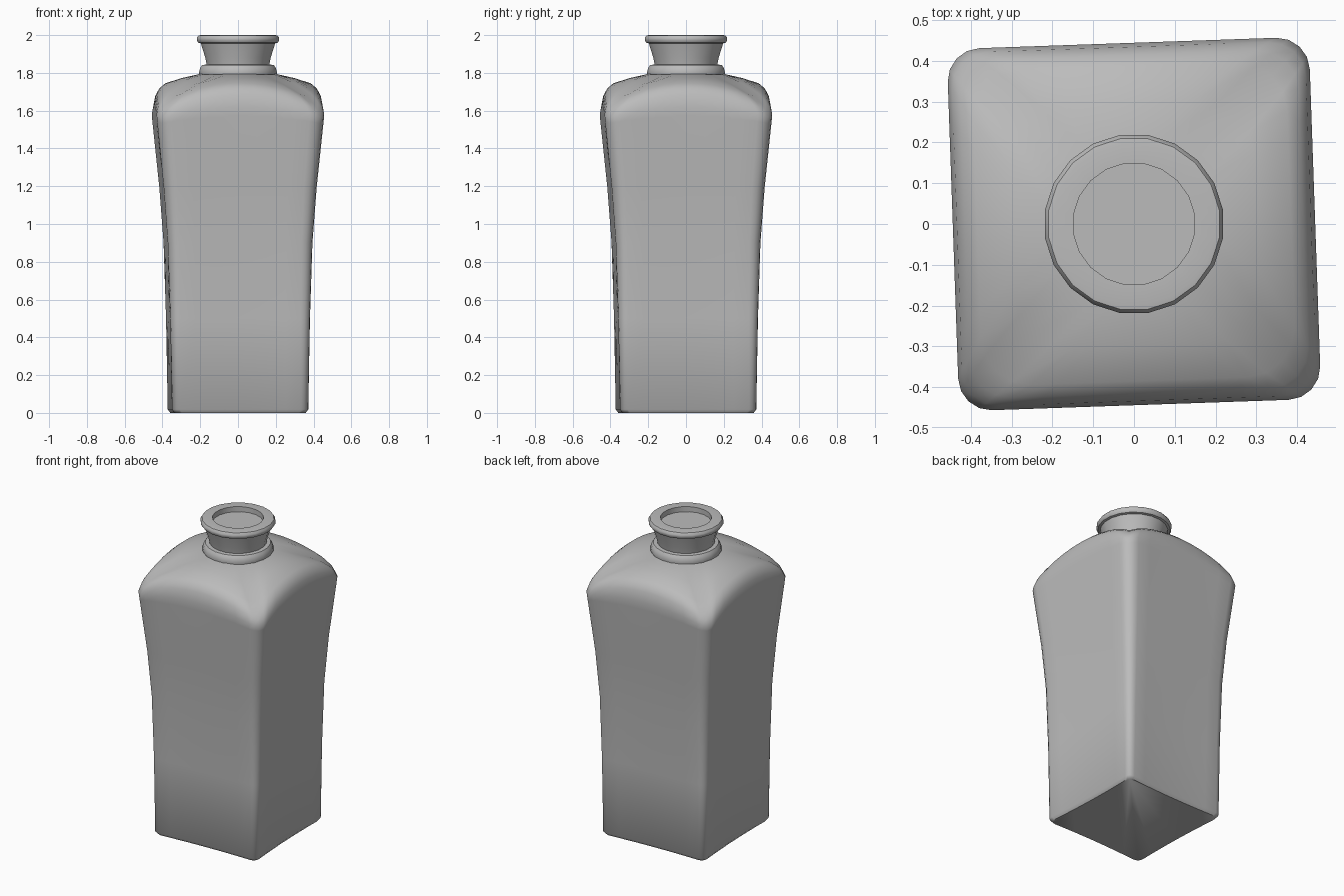
import bpy, bmesh, math
from mathutils import Vector

cube = bpy.data.objects.get("Cube")
if cube:
    bpy.data.objects.remove(cube, do_unlink=True)

grey = bpy.data.materials.new("grey_ceramic")
grey.use_nodes = True
colour = (0.5, 0.5, 0.5, 1.0)
grey.diffuse_color = colour
grey.node_tree.nodes["Principled BSDF"].inputs["Base Color"].default_value = colour


def loft(name, rings, angle):
    """Skin a stack of equal point rings and close both ends."""
    bm = bmesh.new()
    loops = [[bm.verts.new(p) for p in ring] for ring in rings]
    n = len(loops[0])
    for low, high in zip(loops, loops[1:]):
        for i in range(n):
            j = (i + 1) % n
            bm.faces.new((low[i], low[j], high[j], high[i]))
    bm.faces.new(list(reversed(loops[0])))
    bm.faces.new(loops[-1])
    bmesh.ops.recalc_face_normals(bm, faces=bm.faces)
    mesh = bpy.data.meshes.new(name)
    bm.to_mesh(mesh)
    bm.free()
    obj = bpy.data.objects.new(name, mesh)
    bpy.context.collection.objects.link(obj)
    mesh.materials.append(grey)
    bpy.ops.object.select_all(action='DESELECT')
    obj.select_set(True)
    bpy.context.view_layer.objects.active = obj
    bpy.ops.object.shade_smooth_by_angle(angle=math.radians(angle))
    return obj


def square_ring(half, radius, z, drop, pinch):
    """Rounded square whose corners sink by drop and whose sides bow in by pinch."""
    pts = []
    inner = half - radius
    for q in range(4):
        turn = q * math.pi / 2
        c, s = math.cos(turn), math.sin(turn)
        # One straight side, then the rounded corner that follows it
        side = [(half, inner * k / 4) for k in range(-3, 4)]
        corner = [(inner + radius * math.cos(a), inner + radius * math.sin(a))
                  for a in (math.pi / 8 * k for k in range(5))]
        for x, y in side + corner:
            t = min(abs(x), abs(y)) / half
            bow = 1 - pinch / half * (1 - t * t)
            pts.append(Vector(((x * c - y * s) * bow, (x * s + y * c) * bow, z - drop * t * t)))
    return pts


# Bottle body: half width, corner radius, height, corner drop, side pinch
sections = [
    (0.350, 0.04, 0.0, 0, 0.010),
    (0.363, 0.04, 0.018, 0, 0.010),
    (0.371, 0.05, 0.50, 0, 0.004),
    (0.383, 0.06, 0.90, 0, 0),
    (0.405, 0.07, 1.20, 0.01, 0),
    (0.441, 0.08, 1.57, 0.04, 0),
    (0.444, 0.08, 1.62, 0.06, 0),
    (0.434, 0.09, 1.685, 0.09, 0),
    (0.415, 0.10, 1.72, 0.095, 0),
    (0.385, 0.12, 1.745, 0.085, 0),
    (0.300, 0.14, 1.772, 0.05, 0),
    (0.200, 0.14, 1.795, 0.01, 0),
]
body = loft("bottle_body", [square_ring(*s) for s in sections], 50)
body.rotation_euler.z = math.radians(2)


def lathe(name, profile, sides=20):
    """Revolve a radius and height profile around the vertical axis."""
    step = 2 * math.pi / sides
    rings = [[Vector((r * math.cos((i + 0.5) * step), r * math.sin((i + 0.5) * step), z))
              for i in range(sides)] for r, z in profile]
    return loft(name, rings, 35)


# Collar where the neck meets the shoulder
lathe("neck_collar", [(0.20, 1.77), (0.21, 1.80), (0.202, 1.828), (0.192, 1.842), (0.16, 1.845)])

# Flared neck
lathe("neck", [(0.165, 1.83), (0.175, 1.88), (0.202, 1.965)])

# Rolled lip with a shallow recess in the mouth
lathe("lip", [(0.195, 1.955), (0.213, 1.96), (0.221, 1.972), (0.221, 1.985),
              (0.212, 1.998), (0.20, 2.0), (0.15, 2.0), (0.15, 1.967)])
